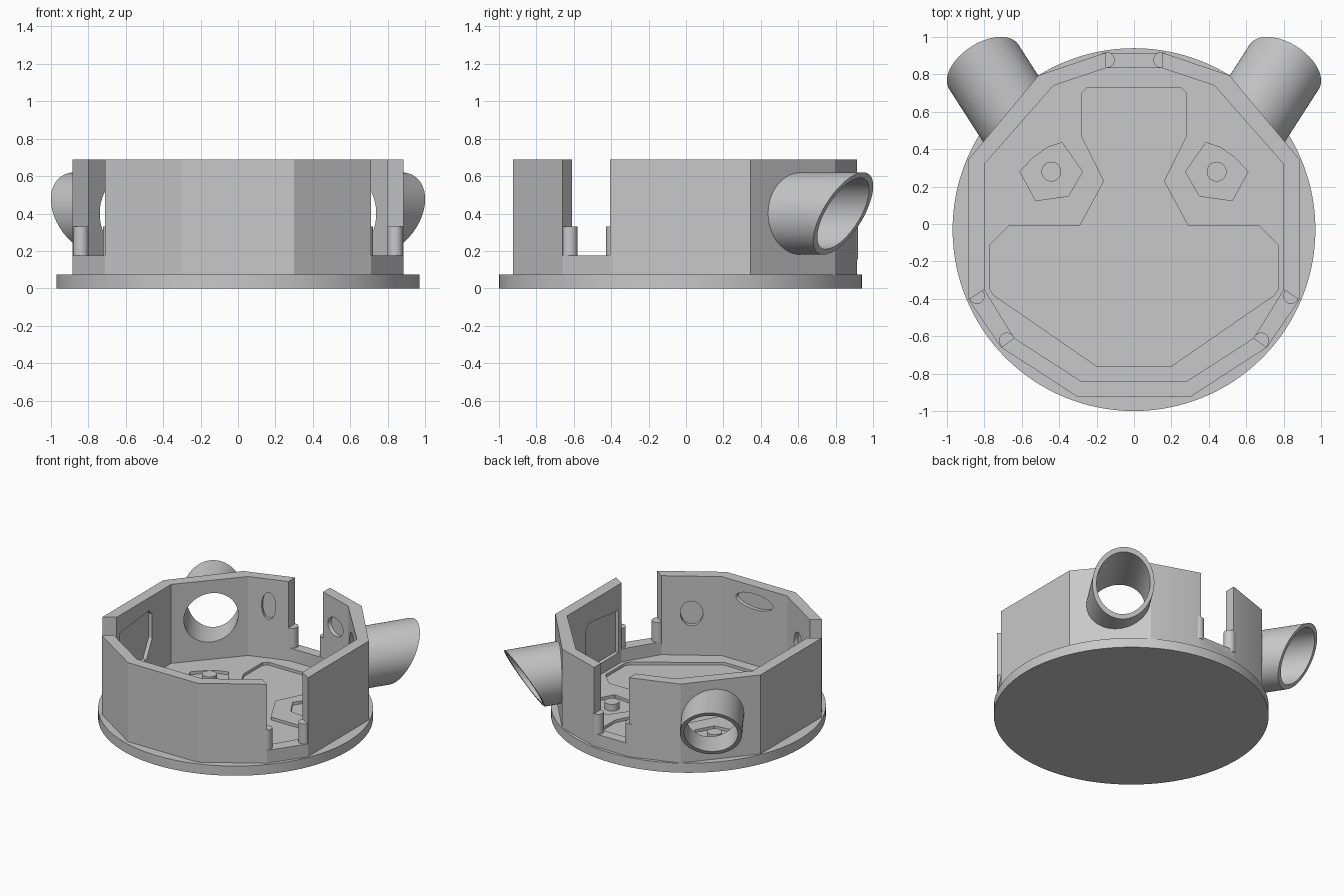
import bpy, bmesh, math
from mathutils import Vector

cube = bpy.data.objects.get("Cube")
if cube:
    bpy.data.objects.remove(cube, do_unlink=True)

grey = bpy.data.materials.new("plain_grey")
grey.use_nodes = True
grey.diffuse_color = (0.58, 0.58, 0.58, 1)
grey.node_tree.nodes["Principled BSDF"].inputs["Base Color"].default_value = (0.58, 0.58, 0.58, 1)

RIM, SILL, FLOOR, POCKET = 0.69, 0.175, 0.075, 0.053


def loft(name, ring_a, ring_b):
    """Closed solid between two matching rings of points."""
    bm = bmesh.new()
    a = [bm.verts.new(p) for p in ring_a]
    b = [bm.verts.new(p) for p in ring_b]
    bm.faces.new(a)
    bm.faces.new(b)
    for i in range(len(a)):
        j = (i + 1) % len(a)
        bm.faces.new((a[i], a[j], b[j], b[i]))
    bmesh.ops.recalc_face_normals(bm, faces=bm.faces)
    mesh = bpy.data.meshes.new(name)
    bm.to_mesh(mesh)
    bm.free()
    mesh.materials.append(grey)
    obj = bpy.data.objects.new(name, mesh)
    bpy.context.collection.objects.link(obj)
    return obj


def prism(name, outline, low, high):
    return loft(name, [(x, y, low) for x, y in outline], [(x, y, high) for x, y in outline])


def disc(x, y, radius, count):
    turn = math.tau / count
    return [(x + radius * math.cos(i * turn), y + radius * math.sin(i * turn)) for i in range(count)]


def mirrored(half):
    """Complete an outline given for x > 0."""
    return half + [(-x, y) for x, y in reversed(half)]


def combine(target, tool, operation="DIFFERENCE"):
    mod = target.modifiers.new("cut", "BOOLEAN")
    mod.operation, mod.solver, mod.object = operation, "EXACT", tool
    graph = bpy.context.evaluated_depsgraph_get()
    mesh = bpy.data.meshes.new_from_object(target.evaluated_get(graph))
    target.modifiers.clear()
    target.data = mesh
    bpy.data.objects.remove(tool, do_unlink=True)


def pipe(name, side, radius, start, end, slope, count=64):
    """Horizontal pipe solid; slope pushes the top of its end outward."""
    axis = Vector((0.54 * side, 0.84, 0)).normalized()
    across = Vector((axis.y, -axis.x, 0))
    centre = Vector((0.803 * side, 0.84, 0.40))
    a, b = [], []
    for u, v in disc(0, 0, radius, count):
        p = centre + across * u + Vector((0, 0, v))
        a.append(p + axis * start)
        b.append(p + axis * (end + slope * v))
    return loft(name, a, b)


def dent(name, start, end, shape, depth=0.03):
    """Cutter reaching into an inner wall; shape is (along, height) from the wall's middle."""
    p, q = Vector((*start, 0)), Vector((*end, 0))
    along = (q - p).normalized()
    out = Vector((along.y, -along.x, 0))
    mid = (p + q) / 2
    if out.dot(mid) < 0:
        out = -out
    ring = [mid + along * u + Vector((0, 0, v)) for u, v in shape]
    return loft(name, [r - out * 0.03 for r in ring], [r + out * depth for r in ring])


def ellipse(height, half_width, half_height):
    return [(u * half_width, height + v * half_height) for u, v in disc(0, 0, 1, 40)]


# Round base plate, whose top is the floor
plate = prism("base_plate", disc(0, -0.03, 0.97, 128), 0, FLOOR)

# Floor pockets: one large shape and two small ones
large = [(0.25, 0.73), (0.28, 0.70), (0.28, 0.47), (0.16, 0.23), (0.29, -0.01), (0.67, -0.01),
         (0.77, -0.11), (0.77, -0.35), (0.75, -0.38), (0.20, -0.76)]
combine(plate, prism("large_pocket", mirrored(large), POCKET, 0.3))
small = [(0.385, 0.435), (0.46, 0.41), (0.54, 0.355), (0.61, 0.28), (0.525, 0.125), (0.35, 0.15), (0.275, 0.28)]
for side in (1, -1):
    combine(plate, prism("small_pocket", [(x * side, y) for x, y in small], POCKET, 0.3))

# Angular wall with side pipes joined on, then hollowed
outer = [(0.30, -0.925), (0.71, -0.66), (0.885, -0.405), (0.885, 0.345), (0.51, 0.795), (0.155, 0.915)]
inner = [(0.28, -0.842), (0.64, -0.61), (0.80, -0.35), (0.80, 0.32), (0.43, 0.74), (0.145, 0.835)]
wall = prism("housing_wall", mirrored(outer), FLOOR - 0.01, RIM)
for side in (1, -1):
    combine(wall, pipe("pipe", side, 0.22, -0.5, 0, 0.58), "UNION")
combine(wall, prism("interior", mirrored(inner), 0, 1))
for side in (1, -1):
    combine(wall, pipe("bore", side, 0.19, -0.6, 0.5, 0))

# Three openings down to the sill
for side in (1, -1):
    ring = []
    for i, steps in ((1, (-0.5, 1.5)), (2, (1.5, -0.5))):
        o, n = Vector(outer[i]), Vector(inner[i])
        for t in steps:
            p = n + (o - n) * t
            ring.append((p.x * side, p.y))
    combine(wall, prism("side_opening", ring, SILL, 1))
combine(wall, prism("back_opening", [(-0.15, 0.75), (0.15, 0.75), (0.15, 1), (-0.15, 1)], SILL, 1))

# Shallow dents on the inner walls
panel = [(-0.30, 0.22), (0.03, 0.22), (0.10, 0.36), (0.10, 0.55), (0.06, 0.59), (-0.30, 0.55)]
back_dents = {1: ellipse(0.47, 0.09, 0.07), -1: ellipse(0.48, 0.052, 0.105)}
for side, drop in ((1, 0.06), (-1, 0)):
    pts = [(x * side, y) for x, y in inner]
    combine(wall, dent("front_dent", pts[0], pts[1], ellipse(0.40, 0.08, 0.095)))
    combine(wall, dent("side_panel", pts[2], pts[3], [(u, v - drop) for u, v in panel]))
    combine(wall, dent("back_dent", pts[4], pts[5], back_dents[side]))
combine(wall, dent("centre_dent", (-0.28, -0.842), (0.28, -0.842), ellipse(0.57, 0.16, 0.06)))

# Pegs in the small pockets and rounded posts beside the openings
for side, label in ((1, "left"), (-1, "right")):
    prism(label + "_peg", disc(0.442 * side, 0.28, 0.053, 32), POCKET - 0.01, 0.105)
    for spot, x, y in (("front", 0.68, -0.622), ("side", 0.84, -0.385), ("back", 0.145, 0.877)):
        prism(f"{label}_{spot}_post", disc(x * side, y, 0.042, 32), SILL - 0.02, 0.33)

# Smooth round parts, keep edges sharp
bpy.ops.object.select_all(action="DESELECT")
for obj in bpy.context.scene.objects:
    if obj.type == "MESH":
        obj.select_set(True)
        bpy.context.view_layer.objects.active = obj
bpy.ops.object.shade_smooth_by_angle(angle=math.radians(20))
